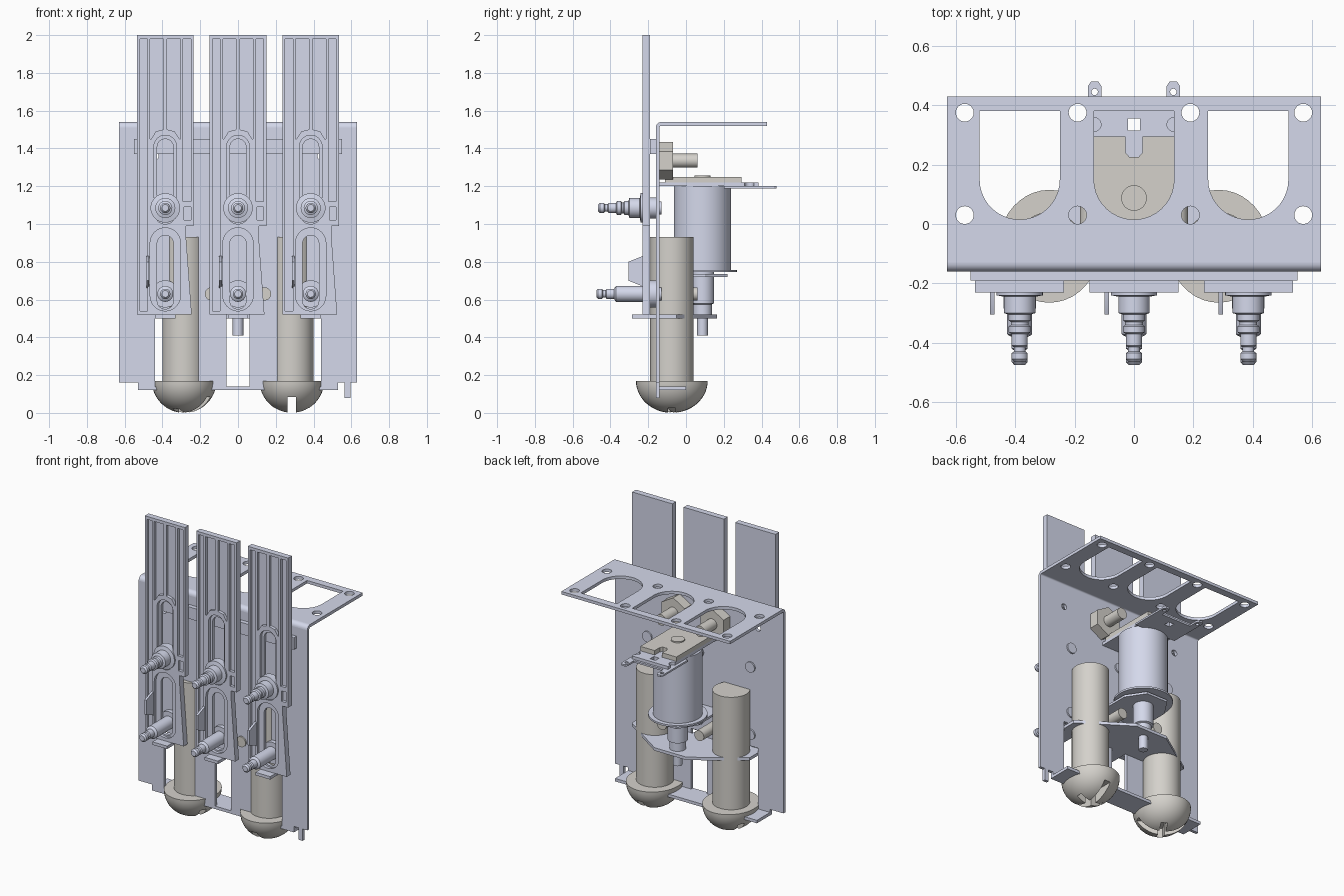
import bpy, bmesh
from math import sin, cos, pi, radians
from mathutils import Matrix

if "Cube" in bpy.data.objects:
    bpy.data.objects.remove(bpy.data.objects["Cube"])

def material(name, rgb):
    m = bpy.data.materials.new(name)
    m.diffuse_color = (*rgb, 1)
    m.use_nodes = True
    m.node_tree.nodes["Principled BSDF"].inputs["Base Color"].default_value = m.diffuse_color
    return m

STEEL = material("blue_grey_steel", (0.66, 0.69, 0.83))
TAN = material("warm_grey_metal", (0.66, 0.64, 0.60))
# local (u, v, w) -> world, for extrusion along each axis
AXES = {"z": Matrix.Identity(3),
        "y": Matrix(((1, 0, 0), (0, 0, -1), (0, 1, 0))),
        "x": Matrix(((0, 0, 1), (1, 0, 0), (0, 1, 0)))}

def finish(name, bm, mat):
    bmesh.ops.remove_doubles(bm, verts=bm.verts, dist=1e-5)
    bmesh.ops.recalc_face_normals(bm, faces=bm.faces)
    me = bpy.data.meshes.new(name)
    bm.to_mesh(me)
    bm.free()
    me.polygons.foreach_set("use_smooth", [True] * len(me.polygons))
    me.set_sharp_from_angle(angle=radians(30))
    me.materials.append(mat)
    ob = bpy.data.objects.new(name, me)
    bpy.context.collection.objects.link(ob)
    return ob

def prism(name, axis, lo, hi, outline, holes=(), mat=STEEL):
    """Extrude a 2D outline with holes between lo and hi along an axis."""
    cu = bpy.data.curves.new(name, "CURVE")
    cu.dimensions, cu.fill_mode, cu.extrude = "2D", "BOTH", (hi - lo) / 2
    for pts in (outline, *holes):
        s = cu.splines.new("POLY")
        s.points.add(len(pts) - 1)
        for p, (u, v) in zip(s.points, pts):
            p.co = (u, v, 0, 1)
        s.use_cyclic_u = True
    tmp = bpy.data.objects.new("tmp", cu)
    bpy.context.collection.objects.link(tmp)
    dg = bpy.context.evaluated_depsgraph_get()
    me = bpy.data.meshes.new_from_object(tmp.evaluated_get(dg))
    bm = bmesh.new()
    bm.from_mesh(me)
    bpy.data.objects.remove(tmp)
    bpy.data.meshes.remove(me)
    mid = (lo + hi) / 2 * (-1 if axis == "y" else 1)
    bm.transform(AXES[axis].to_4x4() @ Matrix.Translation((0, 0, mid)))
    return finish(name, bm, mat)

def lathe(name, axis, center, profile, mat=STEEL, scale=(1, 1, 1)):
    """Revolve (radius, position) pairs about a z or y axis through center."""
    bm = bmesh.new()
    vs = [bm.verts.new((r, 0, h)) for r, h in profile]
    es = [bm.edges.new(p) for p in zip(vs, vs[1:])]
    bmesh.ops.spin(bm, geom=vs + es, cent=(0, 0, 0), axis=(0, 0, 1),
                   angle=2 * pi, steps=40, use_merge=True)
    rot = Matrix.Rotation(-pi / 2, 4, "X") if axis == "y" else Matrix.Identity(4)
    bm.transform(Matrix.Translation(center) @ rot @ Matrix.Diagonal((*scale, 1)))
    return finish(name, bm, mat)

def rect(x0, x1, y0, y1):
    return [(x0, y0), (x1, y0), (x1, y1), (x0, y1)]

def arc(cx, cy, r, a0=0, a1=360, n=24):
    full = a1 - a0 == 360
    ts = [radians(a0 + (a1 - a0) * i / (n if full else n - 1)) for i in range(n)]
    return [(cx + r * cos(t), cy + r * sin(t)) for t in ts]

def slot(cx, r, z0, z1):
    return arc(cx, z1 - r, r, 0, 180, 14) + arc(cx, z0 + r, r, 180, 360, 14)

def u_window(cx):
    return [(cx + .135, .38), (cx - .135, .38)] + arc(cx, .15, .135, 180, 360, 20)

def mirrored(half):
    return half + [(-x, y) for x, y in reversed(half)]

def cylinder(name, axis, center, r, lo, hi, mat=STEEL):
    return lathe(name, axis, center, [(0, lo), (r, lo), (r, hi), (0, hi)], mat)

PITCH = .385

# Main bracket: upright plate, bend, top flange, lower strip, locating pin
prism("bracket_plate", "y", -.16, -.14, mirrored(
    [(.06, .55), (.06, .13), (.22, .13), (.22, .55), (.44, .55), (.44, .13),
     (.53, .13), (.53, .16), (.63, .16), (.63, 1.51)]),
    [arc(s * .44, 1.36, .02) for s in (-1, 1)])
prism("bracket_bend", "x", -.63, .63,
      arc(-.13, 1.51, .03, 90, 180, 8) + arc(-.13, 1.51, .01, 180, 90, 8))
prism("bracket_top_flange", "z", 1.52, 1.54, rect(-.63, .63, -.13, .43),
      [u_window(x) for x in (-PITCH, 0, PITCH)] +
      [arc(x, y, .03) for x in (-.57, -.19, .19, .57) for y in (.03, .375)])
prism("bracket_bottom_strip", "z", .12, .14, rect(-.53, .53, -.16, 0))
prism("locating_pin", "y", -.16, -.14, rect(.565, .595, .08, .17))
prism("guide_bar", "y", -.19, -.16, rect(-.55, .55, 1.37, 1.45))

# Three sliding fingers with pocketed fronts, fins and guide posts
for i, cx in enumerate((-PITCH, 0, PITCH), 1):
    move = lambda pts: [(cx + x, z) for x, z in pts]
    outline = move([(-.15, .52), (.14, .52), (.11, .93), (.11, .99),
                    (.15, .99), (.15, 2), (-.15, 2)])
    prism(f"finger_{i}_back", "y", -.21, -.19, outline,
          [slot(cx, .043, 1.01, 1.45), slot(cx, .043, .55, .94)])
    inner = [(.01, 1.98), (.01, 1.5), (.05, 1.49), (.075, 1.45), (.08, 1.45), (.08, 1.98)]
    pockets = [move(inner), move([(-x, z) for x, z in inner]),
               move(rect(-.135, -.095, .54, 1.98)), move(rect(.095, .135, 1.12, 1.98)),
               move(rect(.1, .135, 1.02, 1.09)),
               slot(cx, .06, 1.0, 1.47), slot(cx, .08, .54, .98)]
    prism(f"finger_{i}_ribs", "y", -.23, -.21, outline, pockets)
    prism(f"finger_{i}_fin", "x", cx - .1, cx - .085,
          [(-.21, .66), (-.23, .67), (-.305, .70), (-.305, .80), (-.23, .83), (-.21, .83)])
    tip = [(0, -.475), (.018, -.475), (.027, -.465), (.027, -.445), (.02, -.44),
           (.02, -.425), (.027, -.42), (.027, -.38), (.037, -.375)]
    lathe(f"upper_post_{i}", "y", (cx, 0, 1.085), [(r, y + .01) for r, y in tip] + [
        (.037, -.345), (.03, -.34), (.03, -.33), (.037, -.325), (.037, -.305),
        (.053, -.3), (.053, -.245), (.078, -.24), (.078, -.19), (.055, -.19),
        (.055, -.15), (.035, -.15), (.035, -.13), (0, -.13)])
    lathe(f"lower_post_{i}", "y", (cx, 0, .63), tip + [
        (.042, -.37), (.042, -.19), (.072, -.19), (.072, -.155),
        (.035, -.155), (.035, -.13), (0, -.13)])

# Shelf under the fingers, with a tab in front of each finger
prism("shelf", "z", .50, .52,
      [(-.44, -.285), (-.33, -.285), (-.33, -.14), (-.05, -.14), (-.05, -.285),
       (.05, -.285), (.05, -.14), (.33, -.14), (.33, -.285), (.44, -.285),
       (.44, -.05), (.12, .165), (-.12, .165), (-.44, -.05)])

# Two large round-headed bolts with driver slots
for side, x, turn in (("left", -.285, 60), ("right", .285, 0)):
    cylinder(f"{side}_bolt_shank", "z", (x, -.075, 0), .115, .16, .93, TAN)
    dome = [(.19 * cos(t), .17 - .17 * sin(t)) for t in [pi / 2 * k / 14 for k in range(14)]]
    head = lathe(f"{side}_bolt_head", "z", (x, -.075, 0),
                 [(0, .17)] + dome + [(0, 0)], TAN, (.9, 1, 1))
    cut = prism("slot_cutter", "z", -.05, .085, mirrored(
        [(.022, -.3), (.022, -.02), (.09, -.02), (.09, .02), (.022, .02), (.022, .3)]))
    cut.data.transform(Matrix.Translation((x, -.075, 0)) @ Matrix.Rotation(radians(turn), 4, "Z"))
    mod = head.modifiers.new("slot", "BOOLEAN")
    mod.operation, mod.solver, mod.object = "DIFFERENCE", "EXACT", cut
    dg = bpy.context.evaluated_depsgraph_get()
    head.data = bpy.data.meshes.new_from_object(head.evaluated_get(dg))
    head.modifiers.clear()
    bpy.data.objects.remove(cut)
    head.data.materials.clear()
    head.data.materials.append(TAN)
    head.data.set_sharp_from_angle(angle=radians(30))

# Rear fixings: hex nuts on screws above, short screws below
for side, s in (("left", -1), ("right", 1)):
    prism(f"{side}_hex_nut", "y", -.14, -.07, arc(s * .145, 1.335, .1, 30, 390, 6), mat=TAN)
    cylinder(f"{side}_nut_screw", "y", (s * .145, 0, 1.335), .037, -.15, .06, TAN)
    cylinder(f"{side}_lower_screw", "y", (s * .14, 0, .63), .035, -.17, .06, TAN)

# Solenoid coil with end flanges, neck and plunger
SOL = (0, .0875, 0)
cylinder("solenoid_coil", "z", SOL, .152, .75, 1.2)
cylinder("solenoid_lower_flange", "z", SOL, .182, .745, .757)
prism("solenoid_lower_plate", "z", .72, .735,
      [(-.16, -.14), (.16, -.14), (.16, .1), (.08, .22), (-.08, .22), (-.16, .1)])
lathe("solenoid_plunger", "z", SOL,
      [(0, .41), (.028, .41), (.028, .51), (.05, .51), (.05, .575),
       (.062, .58), (.062, .745), (0, .745)])

# Solenoid top: steel plate, terminal lugs, tan cover and centre stud
side_notch = [(.135, .305)] + arc(.135, .335, .024, 270, 90, 10) + [(.135, .365)]
prism("solenoid_top_plate", "z", 1.2, 1.22,
      mirrored([(.135, -.14)] + side_notch + [(.135, .385)]), [rect(-.02, .02, .315, .355)])
prism("terminal_plate", "z", 1.188, 1.2, mirrored(
    [(.155, .2), (.155, .465), (.145, .48), (.12, .48), (.11, .465), (.11, .4)]),
    [arc(s * .1325, .445, .011, n=12) for s in (-1, 1)] + [rect(-.02, .02, .315, .355)])
prism("solenoid_cover", "z", 1.22, 1.25, mirrored(
    [(.135, -.11), (.135, .295), (.028, .295), (.028, .24), (.015, .225)]), mat=TAN)
cylinder("solenoid_stud", "z", SOL, .043, 1.24, 1.258, TAN)
